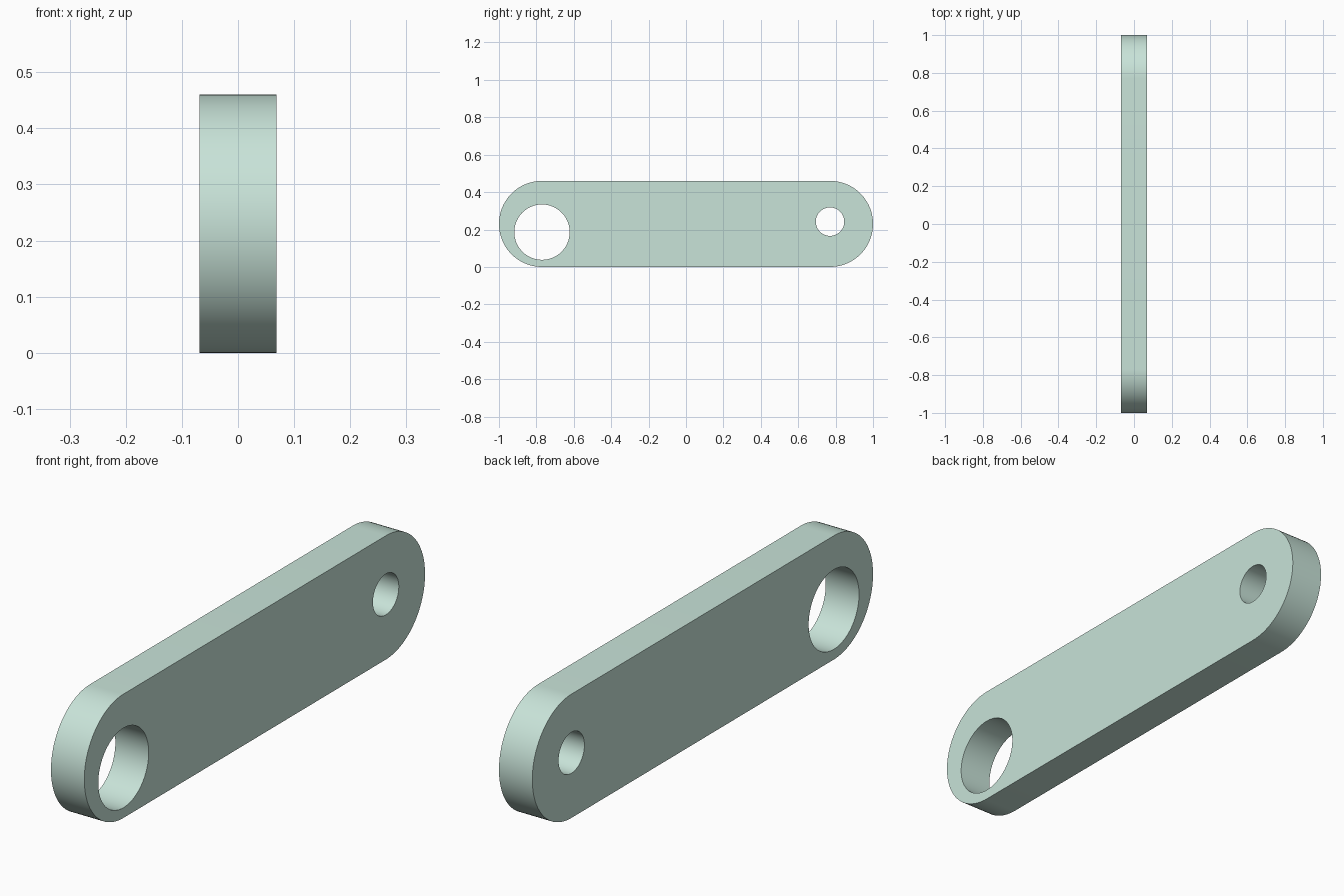
import bpy, bmesh
from math import pi, sin, cos, radians
from mathutils import Vector

if "Cube" in bpy.data.objects:
    bpy.data.objects.remove(bpy.data.objects["Cube"])

THICK = 0.137
R = 0.23       # end radius
C = 0.77       # end centre offset along y


def arc(y, z, r, start, sweep, n):
    return [(y + r * cos(start + sweep * i / n), z + r * sin(start + sweep * i / n))
            for i in range(n + 1)]


def add_loop(bm, pts):
    vs = [bm.verts.new((-THICK / 2, y, z)) for y, z in pts]
    return [bm.edges.new((vs[i], vs[(i + 1) % len(vs)])) for i in range(len(vs))]


bm = bmesh.new()
# Rounded bar outline
edges = add_loop(bm, arc(C, R, R, -pi / 2, pi, 48) + arc(-C, R, R, pi / 2, pi, 48))
# Large and small through holes
for y, z, r in ((-C, 0.186, 0.148), (C, 0.242, 0.076)):
    edges += add_loop(bm, arc(y, z, r, 0, 2 * pi, 64)[:-1])

# Fill the profile around the holes and extrude it to thickness
bmesh.ops.triangle_fill(bm, edges=edges, use_beauty=True, normal=Vector((1, 0, 0)))
ext = bmesh.ops.extrude_face_region(bm, geom=bm.faces[:], use_keep_orig=True)
bmesh.ops.translate(bm, vec=(THICK, 0, 0),
                    verts=[g for g in ext["geom"] if isinstance(g, bmesh.types.BMVert)])
bmesh.ops.recalc_face_normals(bm, faces=bm.faces[:])

mesh = bpy.data.meshes.new("link_plate")
bm.to_mesh(mesh)
bm.free()
plate = bpy.data.objects.new("link_plate", mesh)
bpy.context.collection.objects.link(plate)

# Pale green finish
mat = bpy.data.materials.new("pale_green")
mat.diffuse_color = (0.58, 0.77, 0.69, 1)
mat.use_nodes = True
mat.node_tree.nodes["Principled BSDF"].inputs["Base Color"].default_value = mat.diffuse_color
mesh.materials.append(mat)

bpy.context.view_layer.objects.active = plate
plate.select_set(True)
bpy.ops.object.shade_smooth_by_angle(angle=radians(30))
